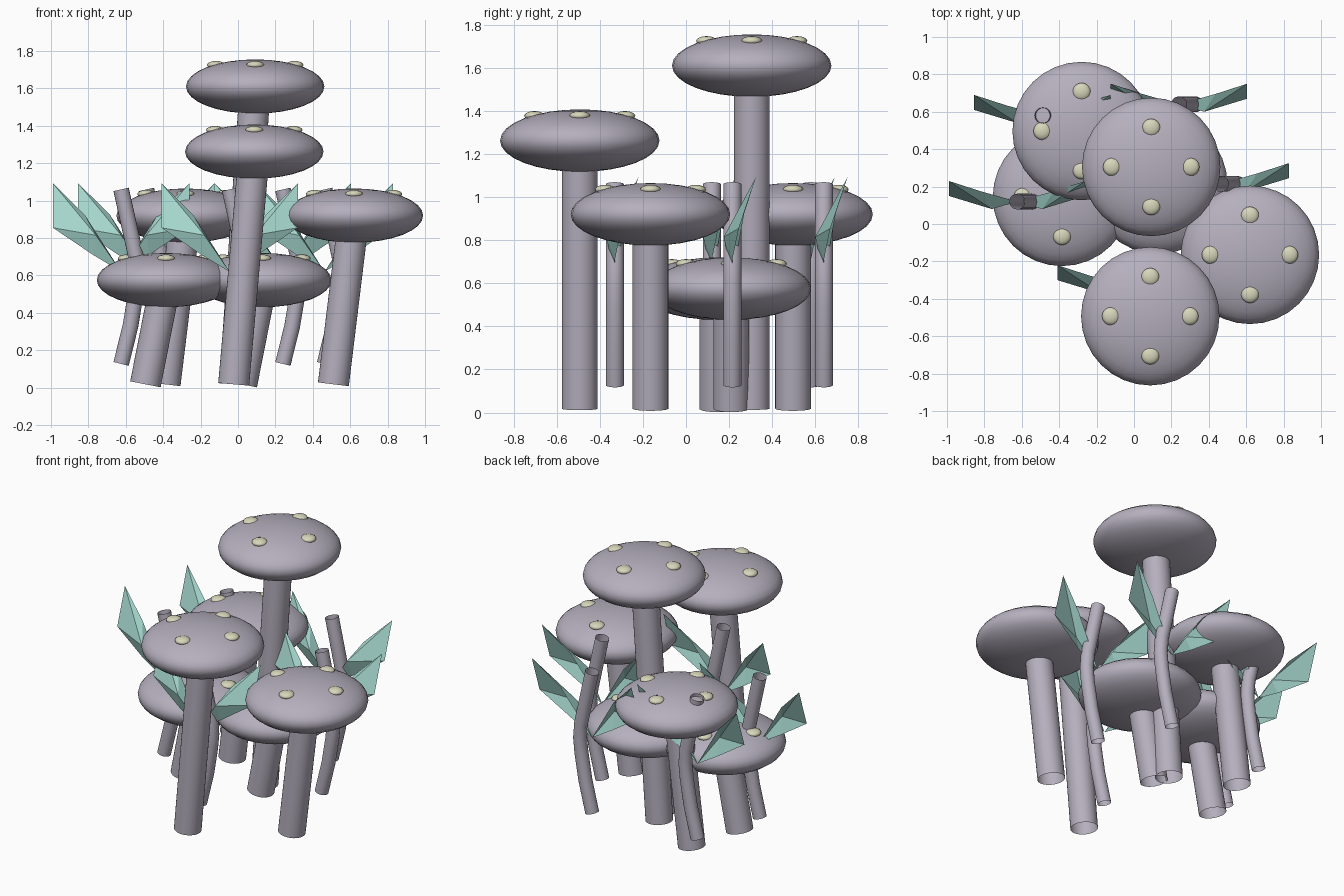
import bpy, bmesh, math
from mathutils import Vector, Matrix

if "Cube" in bpy.data.objects:
    bpy.data.objects.remove(bpy.data.objects["Cube"])


def material(name, rgb):
    m = bpy.data.materials.new(name)
    m.diffuse_color = (*rgb, 1)
    m.use_nodes = True
    m.node_tree.nodes["Principled BSDF"].inputs["Base Color"].default_value = m.diffuse_color
    return m


MAUVE = material("mauve_grey", (0.46, 0.43, 0.51))
CREAM = material("pale_cream", (0.68, 0.68, 0.50))
TEAL = material("soft_teal", (0.38, 0.68, 0.62))


def finish(bm, name, mat, smooth=True):
    me = bpy.data.meshes.new(name)
    for f in bm.faces:
        f.smooth = smooth
    bm.to_mesh(me)
    bm.free()
    me.materials.append(mat)
    ob = bpy.data.objects.new(name, me)
    bpy.context.collection.objects.link(ob)
    return ob


def ellipsoid(name, centre, rx, rz, mat, seg, rings):
    bm = bmesh.new()
    bmesh.ops.create_uvsphere(
        bm, u_segments=seg, v_segments=rings, radius=1,
        matrix=Matrix.Translation(centre) @ Matrix.Diagonal((rx, rx, rz, 1)))
    return finish(bm, name, mat)


def tube(name, path, radius, seg, mat):
    """Open tube swept along a path lying in an x-z plane."""
    bm = bmesh.new()
    pts = [Vector(p) for p in path]
    rows = []
    for i, p in enumerate(pts):
        t = (pts[min(i + 1, len(pts) - 1)] - pts[max(i - 1, 0)]).normalized()
        v = Vector((0, 1, 0))
        u = v.cross(t)
        rows.append([bm.verts.new(p + radius * (u * math.cos(a) + v * math.sin(a)))
                     for a in (2 * math.pi * k / seg for k in range(seg))])
    for lo, hi in zip(rows, rows[1:]):
        for k in range(seg):
            n = (k + 1) % seg
            bm.faces.new((lo[k], lo[n], hi[n], hi[k]))
    return finish(bm, name, mat)


def leaf(name, x, y, side):
    """Creased blade: lower edge, centre fold and upper edge."""
    bm = bmesh.new()
    base, low, corner, tip, up, fold = [
        bm.verts.new((x + side * px, y + py, pz)) for px, py, pz in (
            (0, 0, .62), (.15, 0, .71), (.365, .03, .855),
            (.365, .11, 1.093), (.195, .055, .925), (.135, -.04, .815))]
    for f in ((base, low, fold), (low, corner, fold), (corner, tip, fold),
              (fold, tip, up), (base, fold, up)):
        bm.faces.new(f if side > 0 else f[::-1])
    return finish(bm, name, TEAL, smooth=False)


def mushroom(tag, x, y, z):
    # Leaning stem
    tube(f"stem_{tag}", [(x - .11, y, .018), (x, y, z)], .083, 32, MAUVE)
    # Flattened cap
    ellipsoid(f"cap_{tag}", (x, y, z), .37, .145, MAUVE, 32, 16)
    # Four spots around the crown
    for k in range(4):
        a = k * math.pi / 2
        ellipsoid(f"spot_{tag}_{k + 1}",
                  (x + .21 * math.cos(a), y + .21 * math.sin(a), z + .115),
                  .048, .022, CREAM, 16, 8)


def sprout(tag, x, y):
    # Bent stalk
    bend = ((0, .127), (.05, .33), (.078, .5), (.088, .6), (.08, .7), (0, 1.06))
    tube(f"stalk_{tag}", [(x + px, y, pz) for px, pz in bend], .042, 20, MAUVE)
    # Mirrored pair of leaves
    leaf(f"leaf_left_{tag}", x, y, -1)
    leaf(f"leaf_right_{tag}", x, y, 1)


for tag, pos in {
    "tall": (.092, .305, 1.61), "front": (.087, -.493, 1.262),
    "right": (.62, -.165, .92), "back": (-.28, .497, .92),
    "left": (-.385, .145, .575), "low": (.13, .21, .575),
}.items():
    mushroom(tag, *pos)

for i, (x, y) in enumerate(((-.625, .12), (-.49, .58), (.24, .64),
                            (.463, .215), (-.045, -.33))):
    sprout(i + 1, x, y)
